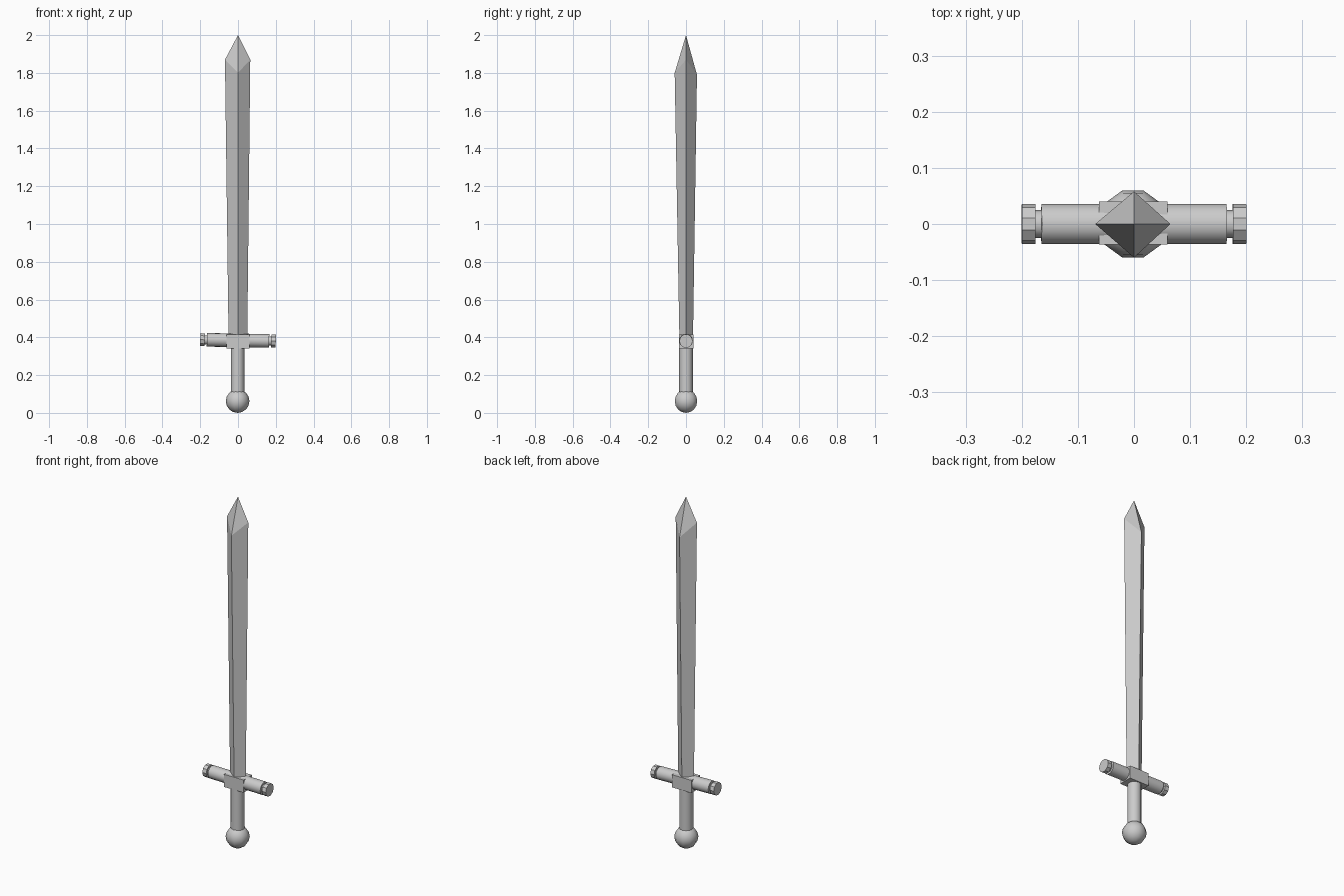
import bpy, bmesh
from math import sin, cos, pi, radians
from mathutils import Matrix

if "Cube" in bpy.data.objects:
    bpy.data.objects.remove(bpy.data.objects["Cube"])


def finish(name, bm, matrix=Matrix(), smooth=0):
    bm.transform(matrix)
    bmesh.ops.recalc_face_normals(bm, faces=bm.faces)
    mesh = bpy.data.meshes.new(name)
    bm.to_mesh(mesh)
    bm.free()
    ob = bpy.data.objects.new(name, mesh)
    bpy.context.collection.objects.link(ob)
    if smooth:
        bpy.ops.object.select_all(action='DESELECT')
        ob.select_set(True)
        bpy.context.view_layer.objects.active = ob
        bpy.ops.object.shade_smooth_by_angle(angle=radians(smooth))
    return ob


def lathe(name, profile, sides, matrix=Matrix(), smooth=0):
    """Spin (radius, height) points round z and close both ends."""
    bm = bmesh.new()
    rings = []
    for r, z in profile:
        rings.append([bm.verts.new((r * sin(2 * pi * i / sides),
                                    r * cos(2 * pi * i / sides), z))
                      for i in range(sides)])
    for a, b in zip(rings, rings[1:]):
        for i in range(sides):
            j = (i + 1) % sides
            bm.faces.new((a[i], a[j], b[j], b[i]))
    bm.faces.new(rings[0])
    bm.faces.new(rings[-1])
    return finish(name, bm, matrix, smooth)


# Blade: diamond section widening upward, broad edges ending higher than ridges
bm = bmesh.new()
low = [bm.verts.new(p) for p in
       ((0.049, 0, 0.40), (0, 0.037, 0.40), (-0.050, 0, 0.40), (0, -0.035, 0.40))]
high = [bm.verts.new(p) for p in
        ((0.065, 0, 1.87), (0, 0.058, 1.79), (-0.069, 0, 1.87), (0, -0.060, 1.80))]
tip = bm.verts.new((0, 0, 2.0))
bm.faces.new(low)
for i in range(4):
    j = (i + 1) % 4
    bm.faces.new((low[i], low[j], high[j], high[i]))
    bm.faces.new((high[i], high[j], tip))
finish("blade", bm)

# Guard block
bm = bmesh.new()
bmesh.ops.create_cube(bm, size=1)
bmesh.ops.scale(bm, vec=(0.122, 0.077, 0.072), verts=bm.verts)
finish("guard_block", bm, Matrix.Translation((-0.001, 0.002, 0.378)))

# Crossguard bar, slightly tilted, with necks and end caps
tilt = Matrix.Translation((0, 0, 0.384)) @ Matrix.Rotation(radians(91), 4, 'Y')
lathe("crossguard", [(0.036, -0.165), (0.036, 0.165)], 16, tilt, 40)
for side, s in (("left", -1), ("right", 1)):
    lathe(side + "_neck", [(0.025, s * 0.160), (0.025, s * 0.180)], 10, tilt, 40)
    lathe(side + "_end_cap", [(0.036, s * 0.176), (0.036, s * 0.2)], 10, tilt)

# Grip
lathe("grip", [(0.036, 0.10), (0.036, 0.36)], 12,
      Matrix.Translation((-0.002, 0, 0)), 40)

# Pommel: low-poly ball
bm = bmesh.new()
bmesh.ops.create_uvsphere(bm, u_segments=10, v_segments=8, radius=0.0625)
finish("pommel", bm, Matrix.Translation((-0.002, 0, 0.0625)) @ Matrix.Rotation(pi / 2, 4, 'Z'), 40)
